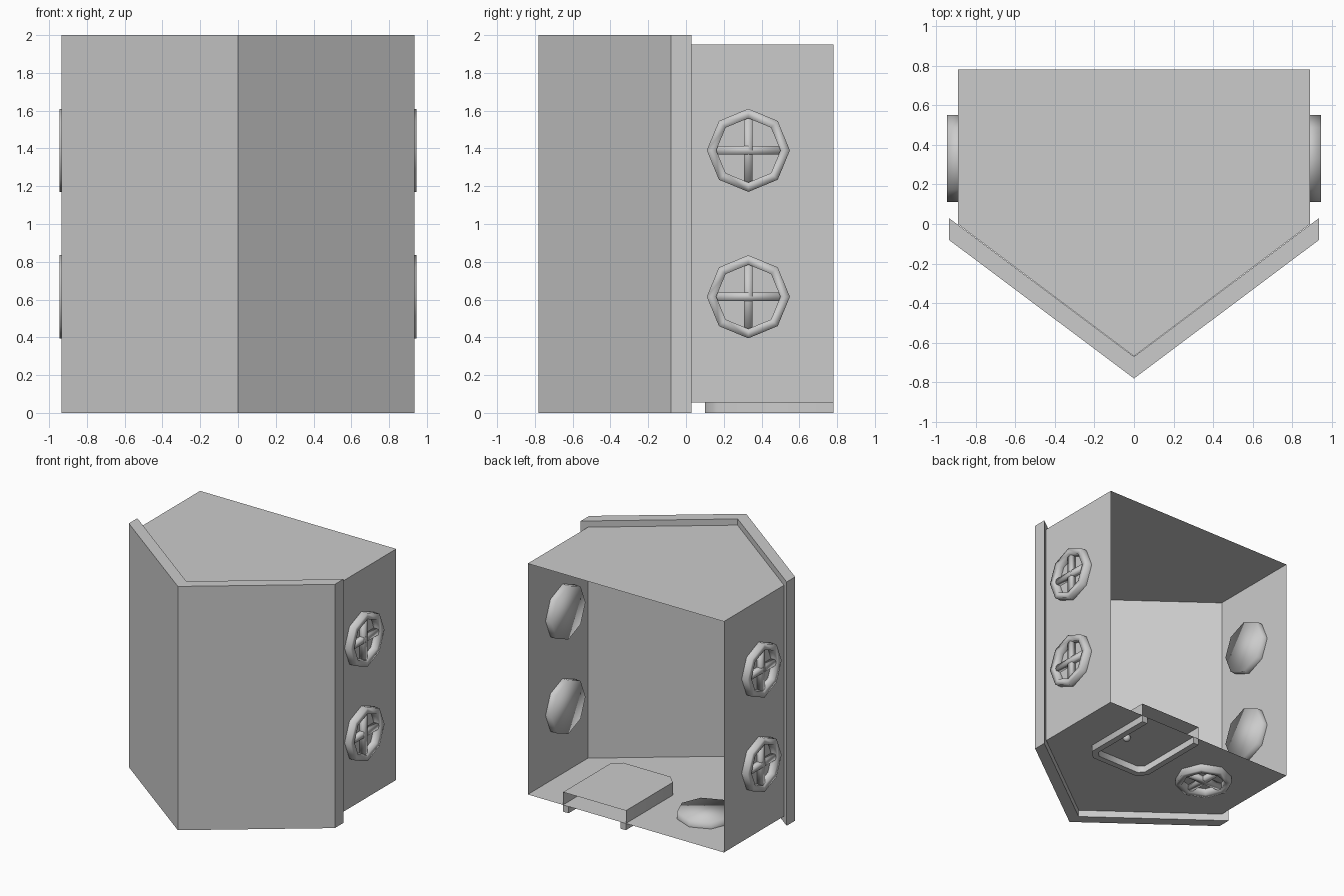
import bpy, bmesh, math
from mathutils import Matrix, Vector

if "Cube" in bpy.data.objects:
    bpy.data.objects.remove(bpy.data.objects["Cube"])


def make(name, verts, faces, smooth=False, matrix=None):
    me = bpy.data.meshes.new(name)
    me.from_pydata([tuple(v) for v in verts], [], faces)
    bm = bmesh.new()
    bm.from_mesh(me)
    bmesh.ops.recalc_face_normals(bm, faces=bm.faces)
    for f in bm.faces:
        f.smooth = smooth
    bm.to_mesh(me)
    bm.free()
    ob = bpy.data.objects.new(name, me)
    if matrix:
        ob.matrix_world = matrix
    bpy.context.collection.objects.link(ob)
    return ob


def prism(name, pts, z0, z1, bottom=True, top=True, open_sides=(), smooth=False):
    """Extrude a plan outline; sides listed in open_sides are left out."""
    n = len(pts)
    verts = [(x, y, z) for z in (z0, z1) for x, y in pts]
    faces = [(i, (i + 1) % n, n + (i + 1) % n, n + i)
             for i in range(n) if i not in open_sides]
    if bottom:
        faces.append(tuple(range(n))[::-1])
    if top:
        faces.append(tuple(range(n, 2 * n)))
    return make(name, verts, faces, smooth)


def window(name, center, outward, up):
    """Octagonal frame with crossbars outside and a closed back inside."""
    z = Vector(outward)
    y = Vector(up)
    x = y.cross(z)
    m = Matrix.Translation(center) @ Matrix((x, y, z)).transposed().to_4x4()
    profile = [(0.17, 0.0), (0.17, 0.055), (0.22, 0.055), (0.22, -0.055)]
    verts = [(r * math.cos(k * math.tau / 8), r * math.sin(k * math.tau / 8), h)
             for r, h in profile for k in range(8)]
    faces = [(8 * j + k, 8 * j + (k + 1) % 8, 8 * j + 8 + (k + 1) % 8, 8 * j + 8 + k)
             for j in range(3) for k in range(8)]
    faces.append(tuple(range(24, 32)))
    make(name + "_frame", verts, faces, True, m)
    # crossbars
    for i, (a, b) in enumerate(((0.175, 0.023), (0.023, 0.175))):
        bar = prism(f"{name}_bar_{i}", [(-a, -b), (a, -b), (a, b), (-a, b)],
                    0.0, 0.04, smooth=True)
        bar.matrix_world = m


# wall shell: open at the +y end and under the roof
prism("wall_shell", [(-0.89, 0.78), (-0.89, 0), (0, -0.668), (0.89, 0), (0.89, 0.78)],
      0.055, 1.95, open_sides=(1, 2, 4))

# thick V-shaped roof
half = bmesh.new()
roof = [(-0.935, 0.03), (-0.935, -0.08), (0, -0.78), (0.935, -0.08), (0.935, 0.03), (0, -0.67)]
half.free()
verts = [(x, y, z) for z in (0, 2) for x, y in roof]
faces = [(i, (i + 1) % 6, 6 + (i + 1) % 6, 6 + i) for i in range(6)]
for o in (0, 6):
    faces += [(o, o + 1, o + 2, o + 5), (o + 5, o + 2, o + 3, o + 4)]
make("roof", verts, faces)

# side windows, two per wall, and one beside the door
for s, side in ((-1, "left"), (1, "right")):
    for i, h in enumerate((0.615, 1.39)):
        window(f"{side}_window_{i}", (s * 0.89, 0.33, h), (s, 0, 0), (0, 0, 1))
window("door_side_window", (-0.42, 0.34, 0.055), (0, 0, -1), (0, 1, 0))

# door frame with chamfered corners, and the door block behind it
outer = [(0.57, 0.78), (0.57, 0.17), (0.50, 0.10), (0.07, 0.10), (0.0, 0.17), (0.0, 0.78)]
inner = [(0.05, 0.78), (0.05, 0.19), (0.09, 0.15), (0.48, 0.15), (0.52, 0.19), (0.52, 0.78)]
prism("door_frame", outer + inner, 0.0, 0.055, smooth=True)
prism("door_back", outer, 0.055, 0.16, bottom=False, open_sides=(5,), smooth=True)

# door knob
bpy.ops.mesh.primitive_uv_sphere_add(segments=8, ring_count=6, radius=0.032,
                                     location=(0.46, 0.46, 0.035))
bpy.context.object.name = "door_knob"
bpy.ops.object.shade_smooth()

# keep crisp edges where the faces meet at right angles
for ob in bpy.context.scene.objects:
    ob.select_set(ob.name.startswith(("door_frame", "door_back")))
    if ob.select_get():
        bpy.context.view_layer.objects.active = ob
bpy.ops.object.shade_smooth_by_angle(angle=math.radians(50))
